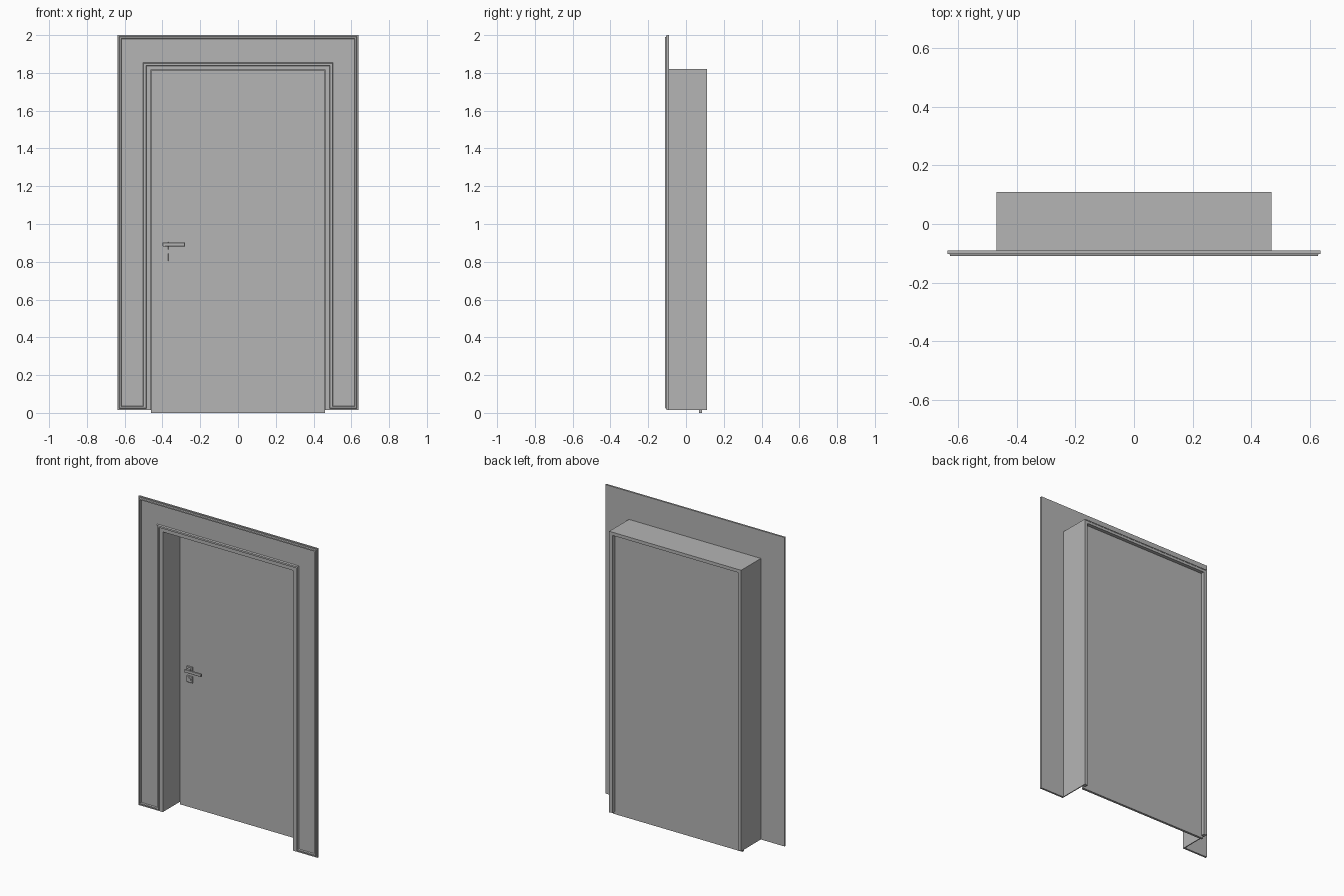
import bpy, bmesh, math
from mathutils import Matrix, Vector

if "Cube" in bpy.data.objects:
    bpy.data.objects.remove(bpy.data.objects["Cube"])

grey = bpy.data.materials.new("plain_grey")
grey.diffuse_color = (0.46, 0.46, 0.46, 1)
grey.use_nodes = True
grey.node_tree.nodes["Principled BSDF"].inputs["Base Color"].default_value = grey.diffuse_color


def finish(name, bm):
    bmesh.ops.recalc_face_normals(bm, faces=bm.faces)
    me = bpy.data.meshes.new(name)
    bm.to_mesh(me)
    bm.free()
    me.materials.append(grey)
    ob = bpy.data.objects.new(name, me)
    bpy.context.collection.objects.link(ob)
    return ob


def box(name, x0, x1, y0, y1, z0, z1, bevel=0):
    bm = bmesh.new()
    m = Matrix.Translation(((x0 + x1) / 2, (y0 + y1) / 2, (z0 + z1) / 2)) \
        @ Matrix.Diagonal((x1 - x0, y1 - y0, z1 - z0, 1))
    bmesh.ops.create_cube(bm, size=1, matrix=m)
    if bevel:
        bmesh.ops.bevel(bm, geom=bm.edges[:], offset=bevel, segments=1, affect='EDGES')
    return finish(name, bm)


def disc(name, x, z, r, y0, y1, sides=16):
    # cylinder lying along y
    bm = bmesh.new()
    m = Matrix.Translation((x, (y0 + y1) / 2, z)) @ Matrix.Rotation(math.pi / 2, 4, 'X')
    bmesh.ops.create_cone(bm, cap_ends=True, segments=sides, radius1=r, radius2=r,
                          depth=y1 - y0, matrix=m)
    ob = finish(name, bm)
    for p in ob.data.polygons:
        p.use_smooth = len(p.vertices) == 4
    ob.data.set_sharp_from_angle(angle=math.radians(40))
    return ob


def arch(name, outer_x, top, inner_x, inner_top, bottom, steps):
    # upside-down U lofted through (outer inset, inner inset, y) steps
    bm = bmesh.new()
    loops = []
    for d, e, y in steps:
        a, b = outer_x - d, inner_x + e
        pts = [(-a, bottom + d), (-a, top - d), (a, top - d), (a, bottom + d),
               (b, bottom + d), (b, inner_top + e), (-b, inner_top + e), (-b, bottom + d)]
        loops.append([bm.verts.new((x, y, z)) for x, z in pts])
    for p, q in zip(loops, loops[1:]):
        for i in range(8):
            j = (i + 1) % 8
            bm.faces.new((p[i], p[j], q[j], q[i]))
    for lp in (loops[0], loops[-1]):
        for ids in ((0, 1, 6, 7), (1, 2, 5, 6), (2, 3, 4, 5)):
            bm.faces.new([lp[i] for i in ids])
    return finish(name, bm)


# Facade surround with raised moulding around a sunken panel
arch("surround", 0.637, 2.0, 0.463, 1.815, 0.015,
     [(0, 0, -0.09), (0, 0, -0.102), (0.007, 0.022, -0.102), (0.01, 0.025, -0.11),
      (0.018, 0.036, -0.11), (0.021, 0.04, -0.101)])

# Thin reveal lining running back from the surround
arch("reveal_lining", 0.469, 1.821, 0.463, 1.815, 0.015,
     [(0, 0, -0.092), (0, 0, 0.11)])

# Narrow frame behind the door leaf
arch("back_frame", 0.466, 1.818, 0.447, 1.799, 0.015,
     [(0, 0, 0.08), (0, 0, 0.108)])

# Door leaf
box("door_leaf", -0.46, 0.46, 0.07, 0.085, 0.0, 1.813)

# Lever handle with square rose
box("handle_rose", -0.411, -0.369, 0.063, 0.071, 0.864, 0.906, 0.002)
disc("handle_neck", -0.39, 0.89, 0.009, 0.025, 0.065)
box("handle_lever", -0.4, -0.28, 0.024, 0.034, 0.882, 0.902, 0.002)

# Lock rose with cylinder
box("lock_rose", -0.411, -0.369, 0.063, 0.071, 0.803, 0.845, 0.002)
disc("lock_cylinder", -0.39, 0.824, 0.011, 0.059, 0.065)
